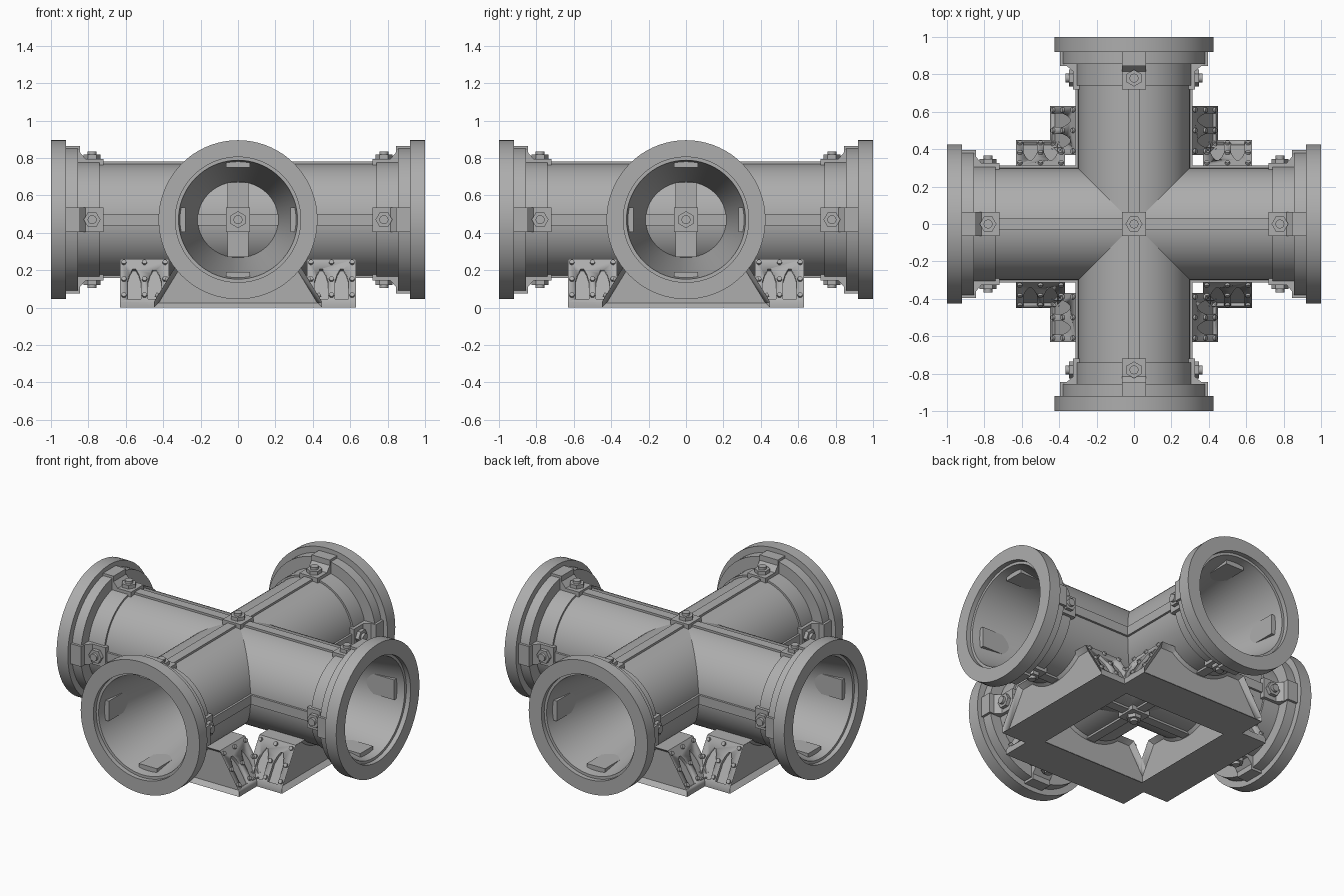
import bpy, bmesh, math
from math import sin, cos, pi
from mathutils import Matrix, Vector

cube = bpy.data.objects.get("Cube")
if cube:
    bpy.data.objects.remove(cube, do_unlink=True)

AXIS_Z = 0.47
PIPE_R = 0.30

steel = bpy.data.materials.new("grey_steel")
steel.use_nodes = True
grey = (0.42, 0.42, 0.42, 1)
steel.diffuse_color = grey
steel.node_tree.nodes["Principled BSDF"].inputs["Base Color"].default_value = grey


def finish(bm, name):
    """Turn a bmesh into a mesh, smooth on gentle edges and sharp elsewhere."""
    bmesh.ops.recalc_face_normals(bm, faces=bm.faces)
    for f in bm.faces:
        f.smooth = True
    for e in bm.edges:
        e.smooth = len(e.link_faces) == 2 and e.calc_face_angle(0) < 0.6
    mesh = bpy.data.meshes.new(name)
    bm.to_mesh(mesh)
    bm.free()
    mesh.materials.append(steel)
    return mesh


def place(name, mesh, matrix=Matrix()):
    ob = bpy.data.objects.new(name, mesh)
    bpy.context.collection.objects.link(ob)
    ob.matrix_world = matrix
    return ob


def prism(bm, pts, lo, hi, to3d):
    """Extrude a 2D outline from lo to hi; to3d maps (a, b, depth) to space."""
    rings = [[bm.verts.new(to3d(a, b, h)) for a, b in pts] for h in (lo, hi)]
    bm.faces.new(rings[0])
    bm.faces.new(rings[1])
    n = len(pts)
    for i in range(n):
        j = (i + 1) % n
        bm.faces.new((rings[0][i], rings[0][j], rings[1][j], rings[1][i]))


def ngon(r, n, cx=0, cy=0):
    return [(cx + r * cos(2 * pi * i / n), cy + r * sin(2 * pi * i / n)) for i in range(n)]


def rect(x0, x1, y):
    return [(x0, -y), (x1, -y), (x1, y), (x0, y)]


def upright(a, b, h):
    return Vector((a, b, h))


def side_on(d, r, w):
    return Vector((d, w, r))


def bolt(bm, d):
    prism(bm, ngon(0.045, 6, d), 0.315, 0.348, upright)
    prism(bm, ngon(0.024, 16, d), 0.34, 0.365, upright)


# Pipe arm: stepped flange outside, tapering bore inside
profile = [(0, 0), (0, PIPE_R), (0.74, PIPE_R), (0.74, 0.312), (0.855, 0.312),
           (0.855, 0.385), (0.92, 0.385), (0.92, 0.425), (1, 0.425), (1, 0.335),
           (0.97, 0.335), (0.97, 0.318), (0.2, 0.2), (0.2, 0)]
bm = bmesh.new()
verts = [bm.verts.new((d, 0, r)) for d, r in profile]
edges = [bm.edges.new(pair) for pair in zip(verts, verts[1:])]
bmesh.ops.spin(bm, geom=verts + edges, cent=(0, 0, 0), axis=(1, 0, 0),
               angle=2 * pi, steps=72)
bmesh.ops.remove_doubles(bm, verts=bm.verts, dist=0.0001)
arm_mesh = finish(bm, "pipe_arm")

# Rib along the arm with a narrow raised spine
bm = bmesh.new()
prism(bm, rect(0, 0.74, 0.03), 0.28, 0.312, upright)
rib_mesh = finish(bm, "rib")

# Stepped clamp with its bolt, gripping the flange
bm = bmesh.new()
clamp = [(0.72, 0.28), (0.72, 0.325), (0.815, 0.325), (0.845, 0.36),
         (0.845, 0.395), (0.92, 0.395), (0.92, 0.28)]
prism(bm, clamp, -0.065, 0.065, side_on)
bolt(bm, 0.78)
clamp_mesh = finish(bm, "flange_clamp")

# Hub plate and bolt at the crossing
bm = bmesh.new()
prism(bm, rect(-0.065, 0.065, 0.065), 0.27, 0.325, upright)
bolt(bm, 0)
hub_mesh = finish(bm, "hub_bolt")

# Upright strap closing off the inner end of a bore
bm = bmesh.new()
prism(bm, rect(0.2, 0.305, 0.055), -0.2, 0.2, upright)
strap_mesh = finish(bm, "bore_strap")

# Support saddle: sloped sides, pipe-shaped notch, recessed end panels
bm = bmesh.new()
saddle = [(-0.31, 0.26), (-0.45, 0.03), (-0.45, 0), (0.45, 0), (0.45, 0.03), (0.31, 0.26)]
for i in range(25):
    t = 0.761 * (1 - i / 12)
    saddle.append((0.29 * sin(t), AXIS_Z - 0.29 * cos(t)))
prism(bm, saddle, 0.37, 0.63, lambda a, b, h: Vector((h, a, b)))
bmesh.ops.recalc_face_normals(bm, faces=bm.faces)
bm.normal_update()
ends = [f for f in bm.faces if abs(f.normal.x) > 0.9]
bmesh.ops.inset_individual(bm, faces=ends, thickness=0.025, depth=-0.03,
                           use_even_offset=True)
saddle_mesh = finish(bm, "saddle")


def slope(s):
    """Frame on a sloped saddle side: u along the pipe, v uphill, w outward."""
    up = Vector((0, -0.14 * s, 0.23)).normalized()
    out = Vector((0, 0.23 * s, 0.14)).normalized()
    base = Vector((0.5, 0.45 * s, 0.03))
    return lambda u, v, w: base + Vector((u, 0, 0)) + up * v + out * w


# Arched pockets cut into the slopes, with rivets between them
cut = bmesh.new()
rivets = bmesh.new()
for s in (-1, 1):
    for c in (-0.055, 0.055):
        half = [(0.036, 0.02), (0.036, 0.13), (0.024, 0.175), (0.009, 0.205)]
        arch = [(c + u, v) for u, v in half] + [(c - u, v) for u, v in reversed(half)]
        prism(cut, arch, -0.02, 0.03, slope(s))
    for u in (-0.11, 0, 0.11):
        for v in (0.04, 0.14, 0.245):
            prism(rivets, ngon(0.013, 12, u, v), -0.005, 0.013, slope(s))
rivet_mesh = finish(rivets, "rivets")
blank = place("saddle_blank", saddle_mesh)
cutter = place("arch_cutter", finish(cut, "arch_cutter"))
cutter.hide_render = True
mod = blank.modifiers.new("arches", "BOOLEAN")
mod.operation = "DIFFERENCE"
mod.solver = "EXACT"
mod.object = cutter
graph = bpy.context.evaluated_depsgraph_get()
support_mesh = bpy.data.meshes.new_from_object(blank.evaluated_get(graph))
for helper in (blank, cutter):
    bpy.data.objects.remove(helper, do_unlink=True)

# Assemble the four identical arms around the centre
lift = Matrix.Translation((0, 0, AXIS_Z))
for k, side in enumerate(("left", "back", "right", "front")):
    turn = Matrix.Rotation(k * pi / 2, 4, "Z")
    place(side + "_pipe_arm", arm_mesh, lift @ turn)
    place(side + "_bore_strap", strap_mesh, lift @ turn)
    place(side + "_support", support_mesh, turn)
    place(side + "_support_rivets", rivet_mesh, turn)
    place(side + "_hub_bolt", hub_mesh, lift @ turn @ Matrix.Rotation(pi / 2, 4, "Y"))
    for j in range(4):
        roll = lift @ turn @ Matrix.Rotation(j * pi / 2, 4, "X")
        place(f"{side}_rib_{j + 1}", rib_mesh, roll)
        place(f"{side}_flange_clamp_{j + 1}", clamp_mesh, roll)
place("top_hub_bolt", hub_mesh, lift)
place("bottom_hub_bolt", hub_mesh, lift @ Matrix.Rotation(pi, 4, "X"))
